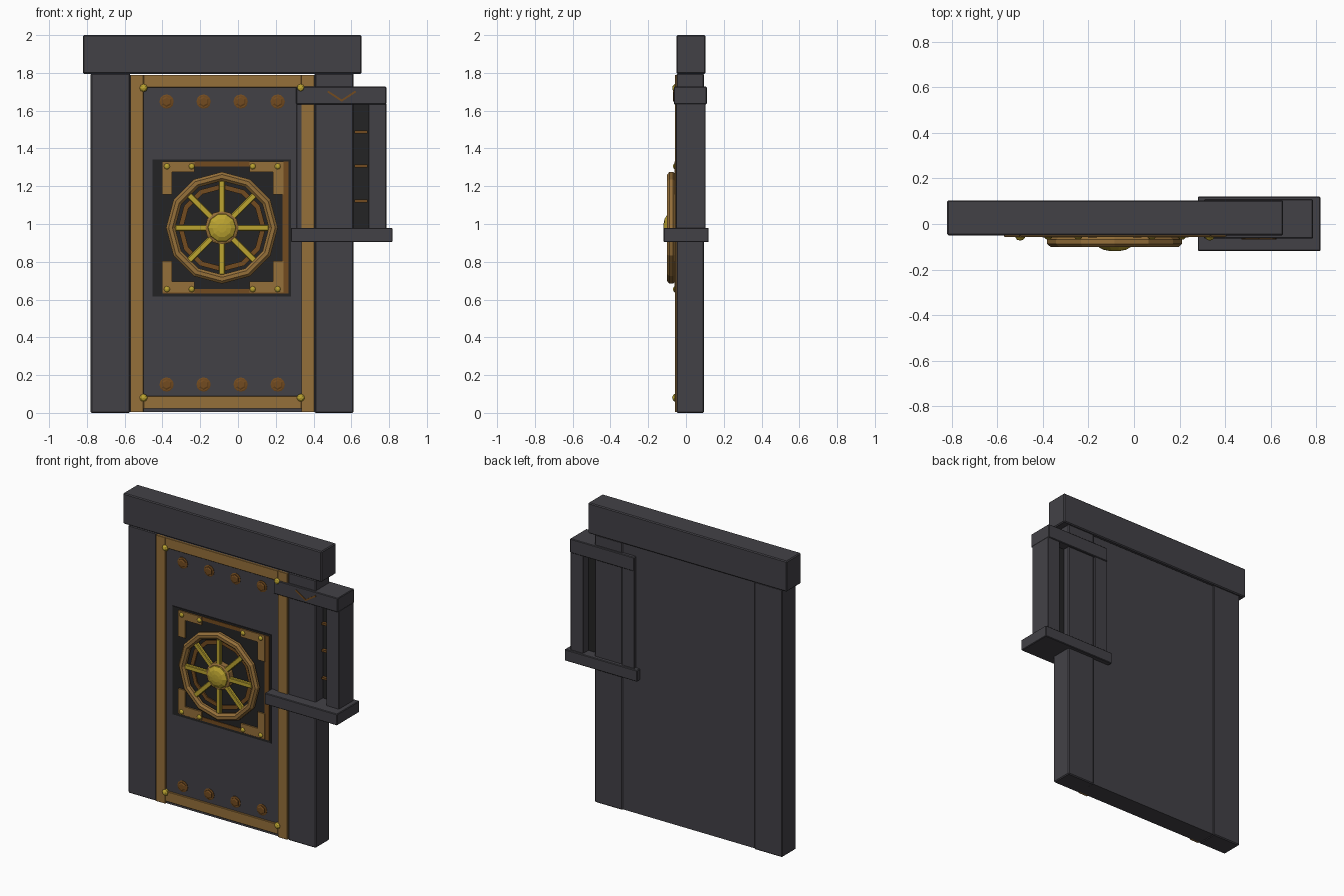
import bpy, bmesh, math
from mathutils import Matrix, Vector

if "Cube" in bpy.data.objects:
    bpy.data.objects.remove(bpy.data.objects["Cube"])


def material(name, rgb):
    m = bpy.data.materials.new(name)
    m.diffuse_color = (*rgb, 1)
    m.use_nodes = True
    m.node_tree.nodes["Principled BSDF"].inputs["Base Color"].default_value = m.diffuse_color
    return m


IRON = material("iron grey", (0.055, 0.053, 0.062))
DARK = material("dark recess", (0.017, 0.017, 0.018))
BRASS = material("aged brass", (0.30, 0.16, 0.042))
BROWN = material("brown bronze", (0.17, 0.07, 0.014))
GOLD = material("polished gold", (0.50, 0.37, 0.03))

CX, CZ = -0.085, 0.98  # wheel centre


def finish(name, bm, mat, smooth=False, bevel=0):
    bmesh.ops.recalc_face_normals(bm, faces=bm.faces)
    me = bpy.data.meshes.new(name)
    bm.to_mesh(me)
    bm.free()
    ob = bpy.data.objects.new(name, me)
    bpy.context.collection.objects.link(ob)
    me.materials.append(mat)
    if smooth:
        me.polygons.foreach_set("use_smooth", [True] * len(me.polygons))
    if bevel:
        mod = ob.modifiers.new("edge bevel", 'BEVEL')
        mod.width, mod.segments = bevel, 1
    return ob


def add_box(bm, x, y, z, turn=None):
    """Box from (min, max) ranges, optionally transformed afterwards."""
    lo, hi = Vector((x[0], y[0], z[0])), Vector((x[1], y[1], z[1]))
    mat = Matrix.Translation((lo + hi) / 2) @ Matrix.Diagonal((*(hi - lo), 1))
    bmesh.ops.create_cube(bm, size=1, matrix=(turn @ mat) if turn else mat)


def boxes(name, mat, items, bevel=0.0):
    bm = bmesh.new()
    for it in items:
        add_box(bm, *it)
    return finish(name, bm, mat, bevel=bevel)


def add_lathe(bm, x, z, profile, n, phase=0.0, closed=False):
    """Turn (radius, y) points around a y-parallel axis through (x, z)."""
    rings = []
    for r, y in profile:
        if r == 0:
            rings.append([bm.verts.new((x, y, z))] * n)
            continue
        rings.append([bm.verts.new((x + r * math.cos(phase + math.tau * i / n), y,
                                    z + r * math.sin(phase + math.tau * i / n)))
                      for i in range(n)])
    pairs = list(zip(rings, rings[1:]))
    if closed:
        pairs.append((rings[-1], rings[0]))
    for a, b in pairs:
        for i in range(n):
            j = (i + 1) % n
            bm.faces.new(list(dict.fromkeys((a[i], a[j], b[j], b[i]))))


def lathes(name, mat, spots, profile, n, phase=0.0, closed=False, smooth=False):
    bm = bmesh.new()
    for x, z in spots:
        add_lathe(bm, x, z, profile, n, phase, closed)
    return finish(name, bm, mat, smooth)


# Door surround
boxes("lintel", IRON, [((-0.82, 0.655), (-0.05, 0.104), (1.795, 2.0))], 0.006)
boxes("door_posts", IRON, [((-0.78, -0.571), (-0.05, 0.095), (0, 1.797)),
                           ((0.406, 0.612), (-0.05, 0.095), (0, 1.797))], 0.006)
boxes("door_panel", IRON, [((-0.572, 0.407), (-0.045, 0.088), (0.004, 1.79))])

# Brass edging of the door
boxes("door_trim", BRASS, [
    ((-0.57, -0.5), (-0.057, -0.04), (0.004, 1.79)),
    ((0.335, 0.405), (-0.057, -0.04), (0.004, 1.79)),
    ((-0.5, 0.335), (-0.057, -0.04), (1.722, 1.79)),
    ((-0.5, 0.335), (-0.057, -0.04), (0.022, 0.09))], 0.002)
lathes("trim_rivets", GOLD, [(x, z) for x in (-0.5, 0.332) for z in (0.08, 1.72)],
       [(0.021, -0.045), (0.021, -0.06), (0.013, -0.069), (0, -0.073)], 8)

# Two rows of bolts with washers
bolt_spots = [(-0.378 + 0.196 * i, z) for i in range(4) for z in (0.15, 1.648)]
lathes("bolt_washers", BROWN, bolt_spots,
       [(0.038, -0.04), (0.038, -0.048), (0.032, -0.05), (0, -0.05)], 12)
lathes("bolt_heads", BROWN, bolt_spots,
       [(0.029, -0.045), (0.029, -0.055), (0.02, -0.059), (0, -0.059)], 6, math.pi / 6)

# Lock plate behind the wheel
boxes("lock_plate", DARK, [((-0.452, 0.28), (-0.05, -0.03), (0.615, 1.342))])
boxes("lock_plate_border", BROWN, [
    ((-0.4, 0.268), (-0.054, -0.045), (1.305, 1.33)),
    ((-0.4, 0.268), (-0.054, -0.045), (0.632, 0.657)),
    ((0.235, 0.268), (-0.054, -0.045), (0.657, 1.305))])

# L-shaped corner brackets
brackets = []
for z0, z1, a0, a1 in ((1.275, 1.33, 1.155, 1.275), (0.638, 0.695, 0.695, 0.805)):
    brackets += [((-0.402, -0.23), (-0.06, -0.045), (z0, z1)),
                 ((-0.402, -0.35), (-0.06, -0.045), (a0, a1)),
                 ((0.06, 0.24), (-0.06, -0.045), (z0, z1)),
                 ((0.185, 0.24), (-0.06, -0.045), (a0, a1))]
boxes("corner_brackets", BRASS, brackets)
lathes("bracket_rivets", GOLD,
       [(x, z) for x in (-0.376, -0.245, 0.078, 0.21) for z in (0.655, 1.305)],
       [(0.016, -0.055), (0.016, -0.061), (0.009, -0.067), (0, -0.069)], 8)

# Wheel: faceted rim, inner ring, spokes and hub
rim = [(0.272 + 0.026 * math.cos(math.tau * (k + 0.5) / 8),
        -0.078 + 0.024 * math.sin(math.tau * (k + 0.5) / 8)) for k in range(8)]
lathes("wheel_rim", BRASS, [(CX, CZ)], rim, 12, closed=True)
lathes("wheel_inner_ring", BROWN, [(CX, CZ)],
       [(0.232, -0.045), (0.232, -0.058), (0.205, -0.058), (0.205, -0.045)], 12, closed=True)
bm = bmesh.new()
for i in range(8):
    turn = Matrix.Translation((CX, 0, CZ)) @ Matrix.Rotation(math.tau * i / 8, 4, 'Y')
    add_box(bm, (0.05, 0.248), (-0.09, -0.066), (-0.016, 0.016), turn)
finish("wheel_spokes", bm, GOLD, bevel=0.004)
lathes("hub_collar", BRASS, [(CX, CZ)],
       [(0.09, -0.05), (0.09, -0.088), (0.08, -0.094), (0, -0.094)], 12)
lathes("hub_dome", GOLD, [(CX, CZ)],
       [(0.077, -0.09), (0.073, -0.1), (0.05, -0.113), (0.025, -0.118), (0, -0.119)], 10)

# Side housing over the right post
boxes("housing_cap", IRON, [((0.308, 0.785), (-0.064, 0.11), (1.633, 1.727))], 0.004)
boxes("housing_shelf", IRON, [((0.28, 0.818), (-0.119, 0.12), (0.904, 0.98))], 0.004)
boxes("housing_walls", IRON, [((0.69, 0.785), (-0.052, 0.104), (0.975, 1.638)),
                              ((0.31, 0.404), (-0.05, 0.104), (0.975, 1.638))], 0.003)
boxes("housing_back", DARK, [((0.61, 0.692), (0.025, 0.05), (0.975, 1.638))])
boxes("housing_rungs", BROWN, [((0.618, 0.686), (0.005, 0.028), (z - 0.007, z + 0.007))
                               for z in (1.122, 1.307, 1.487)])

# Chevron on the housing cap
bm = bmesh.new()
for s in (-1, 1):
    turn = Matrix.Translation((0.549 + s * 0.036, 0, 1.677)) @ Matrix.Rotation(-s * 0.58, 4, 'Y')
    add_box(bm, (-0.045, 0.045), (-0.069, -0.06), (-0.005, 0.005), turn)
finish("cap_chevron", bm, BROWN)
